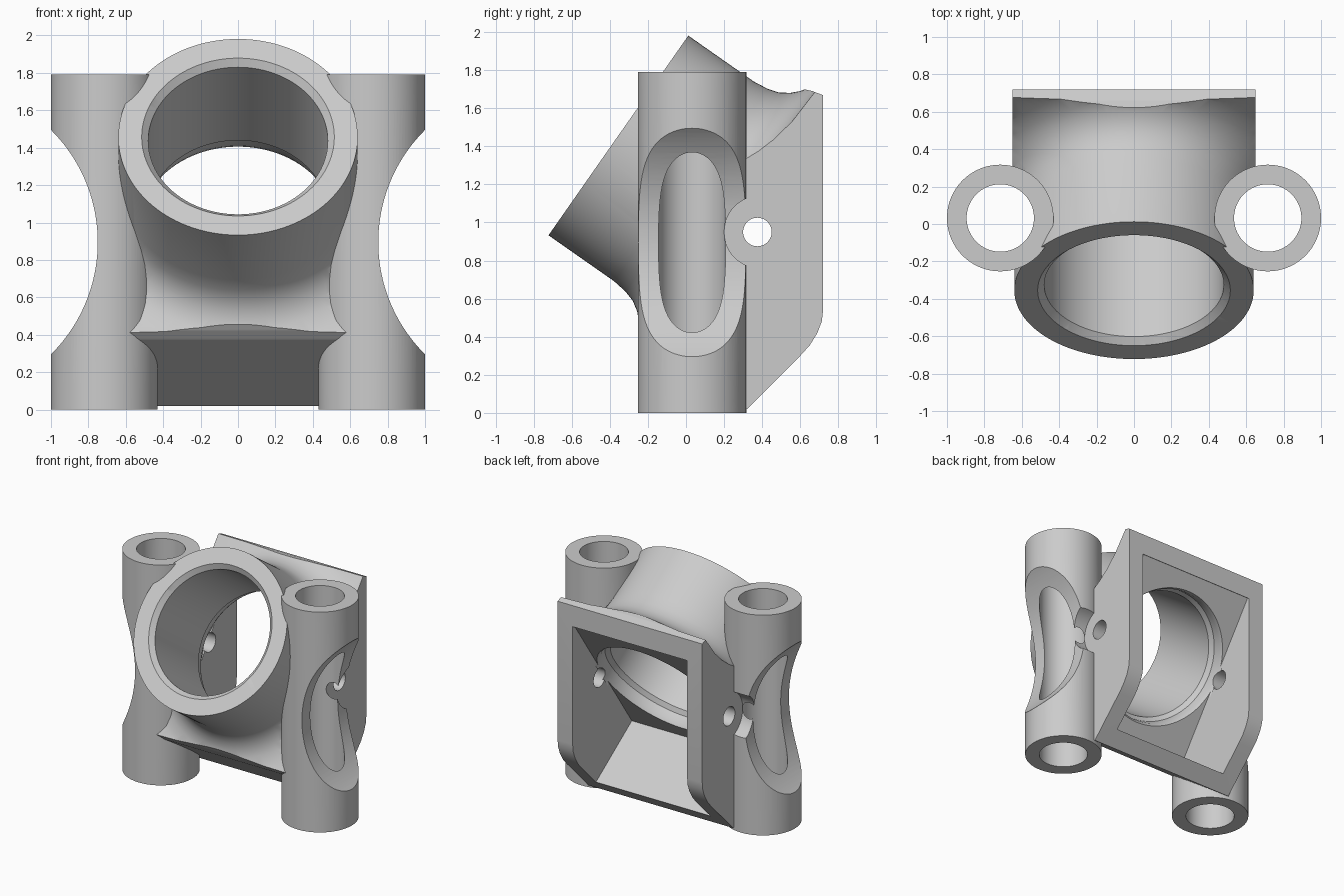
import bpy, bmesh, math
from mathutils import Matrix, Vector

old = bpy.data.objects.get("Cube")
if old:
    bpy.data.objects.remove(old, do_unlink=True)

grey = bpy.data.materials.new("plain grey")
grey.use_nodes = True
GREY = (0.6, 0.6, 0.6, 1)
grey.diffuse_color = GREY
grey.node_tree.nodes["Principled BSDF"].inputs["Base Color"].default_value = GREY

# Tilted frame of the ring: local y runs along its axis, down and back
TILT = Matrix.Translation((0, -0.355, 1.457)) @ Matrix.Rotation(math.radians(-35), 4, "X")
COL_X, COL_Y, COL_H = 0.715, 0.032, 1.79


def finish(name, bm, matrix):
    bmesh.ops.recalc_face_normals(bm, faces=bm.faces)
    bm.transform(matrix)
    mesh = bpy.data.meshes.new(name)
    bm.to_mesh(mesh)
    bm.free()
    mesh.materials.append(grey)
    obj = bpy.data.objects.new(name, mesh)
    bpy.context.collection.objects.link(obj)
    return obj


def prism(name, profile, x0, x1, matrix=Matrix()):
    """Extrude a (y, z) outline along x."""
    bm = bmesh.new()
    face = bm.faces.new([bm.verts.new((x0, y, z)) for y, z in profile])
    ext = bmesh.ops.extrude_face_region(bm, geom=[face])
    verts = [g for g in ext["geom"] if isinstance(g, bmesh.types.BMVert)]
    bmesh.ops.translate(bm, verts=verts, vec=(x1 - x0, 0, 0))
    return finish(name, bm, matrix)


def lathe(name, profile, matrix=Matrix(), steps=128):
    """Revolve (y, radius) points, starting and ending on the axis, around y."""
    bm = bmesh.new()
    verts = [bm.verts.new((r, y, 0)) for y, r in profile]
    edges = [bm.edges.new(pair) for pair in zip(verts, verts[1:])]
    bmesh.ops.spin(bm, geom=verts + edges, cent=(0, 0, 0), axis=(0, 1, 0),
                   angle=math.tau, steps=steps)
    bmesh.ops.remove_doubles(bm, verts=bm.verts, dist=1e-5)
    return finish(name, bm, matrix)


def cylinder(name, radius, z0, z1, x, y, steps=96):
    bm = bmesh.new()
    bmesh.ops.create_cone(bm, cap_ends=True, segments=steps, radius1=radius,
                          radius2=radius, depth=z1 - z0)
    return finish(name, bm, Matrix.Translation((x, y, (z0 + z1) / 2)))


def circle(cy, cz, r, n=48):
    return [(cy + r * math.cos(math.tau * i / n), cz + r * math.sin(math.tau * i / n))
            for i in range(n)]


def boolean(target, tool, operation):
    """Apply a boolean and throw the tool away."""
    mod = target.modifiers.new("cut", "BOOLEAN")
    mod.operation, mod.solver, mod.object = operation, "EXACT", tool
    bpy.context.view_layer.objects.active = target
    bpy.ops.object.modifier_apply(modifier=mod.name)
    bpy.data.objects.remove(tool, do_unlink=True)


# Ring that flares into a square flange
bracket = lathe("bracket", [
    (0, 0), (0, 0.64), (0.42, 0.64), (0.5, 0.65), (0.56, 0.668), (0.61, 0.70),
    (0.65, 0.74), (0.68, 0.79), (0.705, 0.87), (0.72, 1.1), (2, 1.1), (2, 0)], TILT)

# Square limits of the flange, with softened front edges
lower = [(-0.1, -0.75), (0.64, -0.75), (0.7, -0.775), (0.76, -0.79), (1.95, -0.79)]
limits = lower + [(u, -v) for u, v in reversed(lower)]
boolean(bracket, prism("flange_limits", limits, -0.65, 0.65, TILT), "INTERSECT")

# Upright back with a slanted, rounded lower corner
back = [(-1, -0.5), (-0.2, -0.5), (0.6, 0.3), (0.65, 0.355), (0.69, 0.42),
        (0.713, 0.48), (0.72, 0.54), (0.72, 2.5), (-1, 2.5)]
boolean(bracket, prism("back_limits", back, -0.9, 0.9), "INTERSECT")

# Columns with an outer scoop and clearance around the side screw hole
for side, label in ((1, "left"), (-1, "right")):
    column = cylinder(label + "_column", 0.285, 0, COL_H, side * COL_X, COL_Y)
    bm = bmesh.new()
    bmesh.ops.create_cone(bm, cap_ends=True, segments=160, radius1=0.845,
                          radius2=0.845, depth=1.5)
    scoop = finish("scoop", bm, Matrix.Translation((side * 1.595, 0, 0.895))
                   @ Matrix.Rotation(math.pi / 2, 4, "X"))
    boolean(column, scoop, "DIFFERENCE")
    x0, x1 = sorted((side * 0.65, side * 1.2))
    boolean(column, prism("clearance", circle(0.39, 0.95, 0.19), x0, x1), "DIFFERENCE")
    boolean(bracket, column, "UNION")

# Hollow behind the flange
hollow = [(0.84, -0.65), (2.6, -0.65), (2.6, 0.65), (0.84, 0.65)]
boolean(bracket, prism("hollow", hollow, -0.515, 0.515, TILT), "DIFFERENCE")

# Main bore with chamfered mouth and a stepped rear lip
boolean(bracket, lathe("main_bore", [
    (-0.1, 0), (-0.1, 0.515), (0, 0.515), (0.035, 0.48), (0.717, 0.48),
    (0.75, 0.508), (0.81, 0.511), (0.86, 0.535), (0.86, 0)], TILT), "DIFFERENCE")

# Column bores and side screw holes
for side in (1, -1):
    boolean(bracket, cylinder("column_bore", 0.18, -0.1, 2.2, side * COL_X, COL_Y),
            "DIFFERENCE")
boolean(bracket, prism("screw_hole", circle(0.375, 0.95, 0.075), -1.2, 1.2), "DIFFERENCE")

bpy.ops.object.select_all(action="DESELECT")
bracket.select_set(True)
bpy.context.view_layer.objects.active = bracket
bpy.ops.object.shade_smooth_by_angle(angle=math.radians(28))
